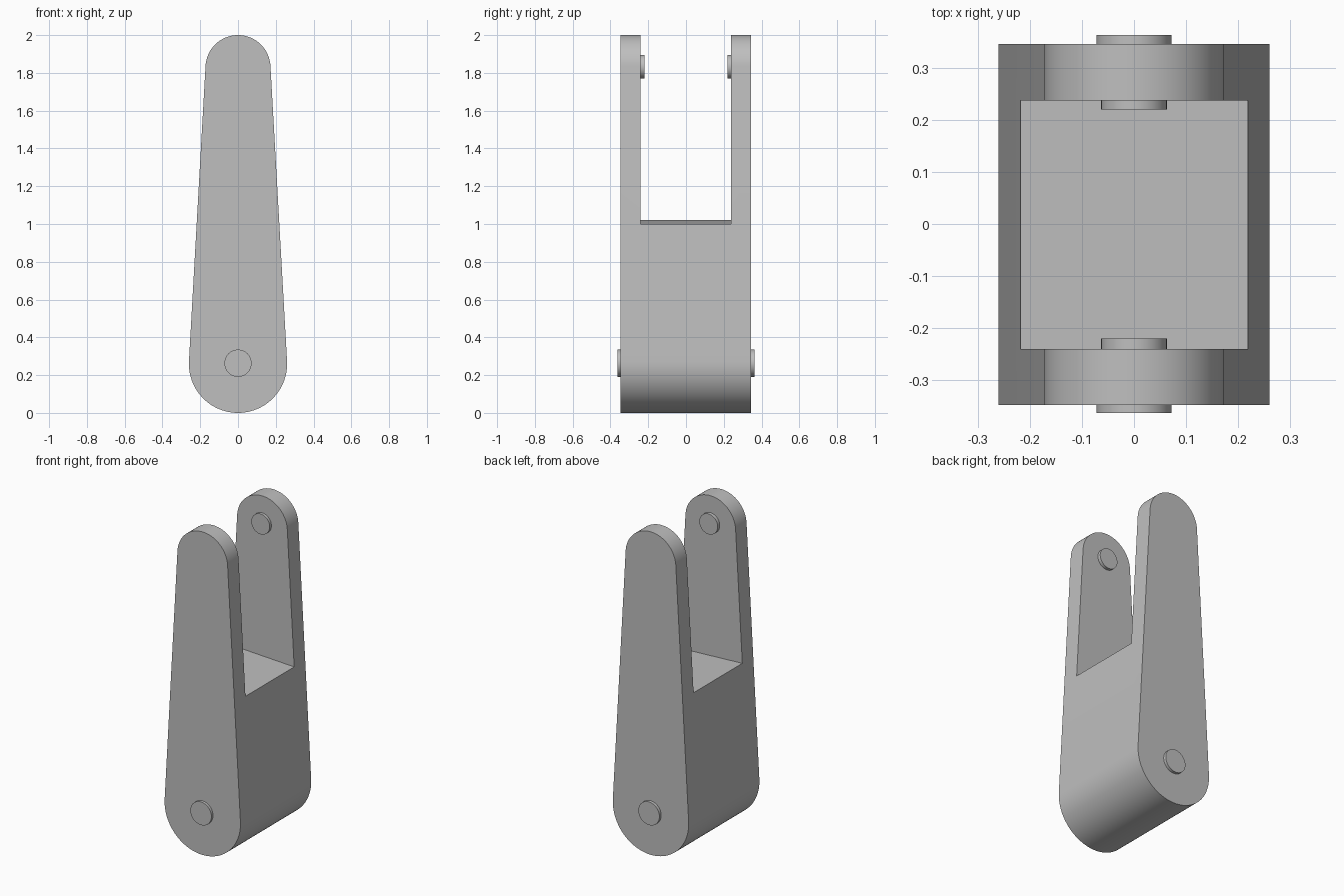
import bpy, bmesh
from math import sin, cos, asin, pi

if "Cube" in bpy.data.objects:
    bpy.data.objects.remove(bpy.data.objects["Cube"], do_unlink=True)

grey = bpy.data.materials.new("mid grey")
grey.use_nodes = True
colour = (0.52, 0.52, 0.52, 1)
grey.diffuse_color = colour
grey.node_tree.nodes["Principled BSDF"].inputs["Base Color"].default_value = colour


def arc(radius, z, start, end, steps):
    angles = [start + (end - start) * i / steps for i in range(steps + 1)]
    return [(radius * cos(a), z + radius * sin(a)) for a in angles]


def extrude_profile(name, points, y0, y1):
    """Extrude an outline in the x-z plane from y0 to y1."""
    bm = bmesh.new()
    face = bm.faces.new([bm.verts.new((x, y0, z)) for x, z in points])
    new = bmesh.ops.extrude_face_region(bm, geom=[face])["geom"]
    moved = [v for v in new if isinstance(v, bmesh.types.BMVert)]
    bmesh.ops.translate(bm, verts=moved, vec=(0, y1 - y0, 0))
    bmesh.ops.recalc_face_normals(bm, faces=bm.faces)
    mesh = bpy.data.meshes.new(name)
    bm.to_mesh(mesh)
    bm.free()
    mesh.materials.append(grey)
    obj = bpy.data.objects.new(name, mesh)
    bpy.context.collection.objects.link(obj)
    return obj


def activate(obj):
    bpy.ops.object.select_all(action="DESELECT")
    obj.select_set(True)
    bpy.context.view_layer.objects.active = obj


def smooth(obj):
    activate(obj)
    bpy.ops.object.shade_smooth_by_angle(angle=pi / 6)


# Tapered body: two round ends joined by tangent sides
low_r, low_z = 0.26, 0.26
top_r, top_z = 0.172, 1.828
tilt = asin((low_r - top_r) / (top_z - low_z))
outline = arc(top_r, top_z, tilt, pi - tilt, 48)
outline += arc(low_r, low_z, pi - tilt, 2 * pi + tilt, 48)
body = extrude_profile("fork_body", outline, -0.347, 0.345)

# Slot between the two arms, with a slightly sloping floor
slot = [(-0.4, 1.029), (0.4, 0.991), (0.4, 2.2), (-0.4, 2.2)]
cutter = extrude_profile("slot_cutter", slot, -0.24, 0.237)
cutter.hide_render = True
cut = body.modifiers.new("slot", "BOOLEAN")
cut.operation = "DIFFERENCE"
cut.solver = "EXACT"
cut.object = cutter
activate(body)
bpy.ops.object.modifier_apply(modifier=cut.name)
bpy.data.objects.remove(cutter, do_unlink=True)
smooth(body)

# Pivot pins outside the foot and locating studs inside the arms
for side, sign in (("front", -1), ("back", 1)):
    pin = arc(0.072, 0.263, 0, 2 * pi, 48)[:-1]
    smooth(extrude_profile(side + "_pivot_pin", pin, sign * 0.34, sign * 0.363))
    stud = arc(0.063, 1.832, 0, 2 * pi, 48)[:-1]
    smooth(extrude_profile(side + "_arm_stud", stud, sign * 0.25, sign * 0.22))
